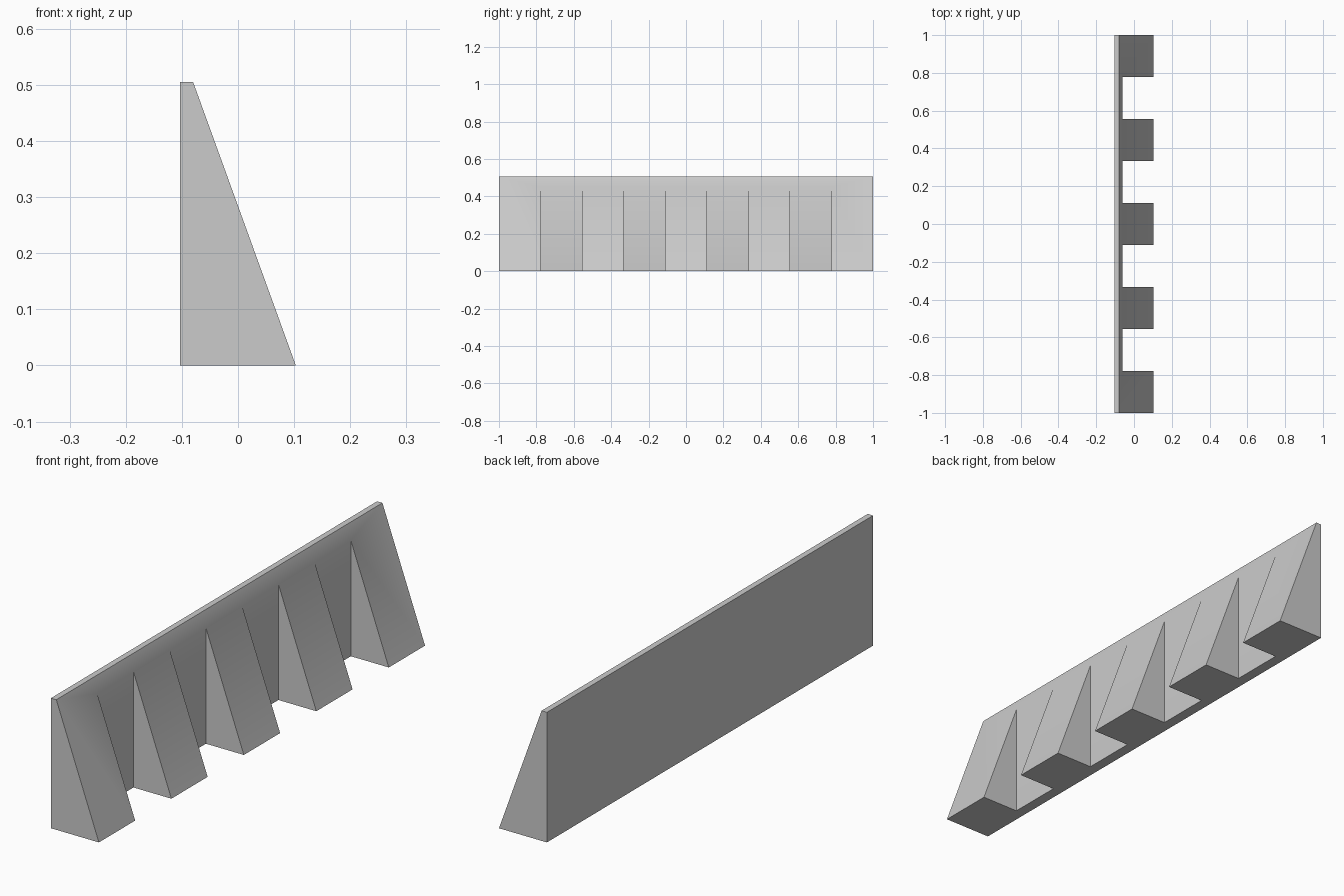
import bpy, bmesh, math
from mathutils import Vector

cube = bpy.data.objects.get("Cube")
if cube:
    bpy.data.objects.remove(cube, do_unlink=True)

grey = bpy.data.materials.new("light_grey")
grey.use_nodes = True
colour = (0.6, 0.6, 0.6, 1)
grey.diffuse_color = colour
grey.node_tree.nodes["Principled BSDF"].inputs["Base Color"].default_value = colour


def prism(name, profile, y0, y1):
    """Extrude an (x, z) outline along y."""
    bm = bmesh.new()
    face = bm.faces.new([bm.verts.new((x, y0, z)) for x, z in profile])
    new = bmesh.ops.extrude_face_region(bm, geom=[face])["geom"]
    verts = [v for v in new if isinstance(v, bmesh.types.BMVert)]
    bmesh.ops.translate(bm, verts=verts, vec=Vector((0, y1 - y0, 0)))
    bmesh.ops.recalc_face_normals(bm, faces=bm.faces)
    mesh = bpy.data.meshes.new(name)
    bm.to_mesh(mesh)
    bm.free()
    mesh.materials.append(grey)
    obj = bpy.data.objects.new(name, mesh)
    bpy.context.collection.objects.link(obj)
    return obj


# Sloping wedge with a narrow flat top
BACK, TOE, LIP, HEIGHT, WALL = -0.103, 0.103, -0.08, 0.505, -0.06
wedge = prism("notched_wedge",
              [(BACK, 0), (TOE, 0), (LIP, HEIGHT), (BACK, HEIGHT)], -1, 1)

# Four slots between five equal teeth
step = 2 / 9
for i in range(4):
    y = -1 + step * (2 * i + 1)
    cutter = prism("slot_cutter",
                   [(WALL, -0.1), (0.3, -0.1), (0.3, 0.7), (WALL, 0.7)], y, y + step)
    cut = wedge.modifiers.new("slot", "BOOLEAN")
    cut.operation = "DIFFERENCE"
    cut.solver = "EXACT"
    cut.object = cutter
    bpy.ops.object.select_all(action="DESELECT")
    bpy.context.view_layer.objects.active = wedge
    wedge.select_set(True)
    bpy.ops.object.modifier_apply(modifier=cut.name)
    bpy.data.objects.remove(cutter, do_unlink=True)

# Soft crease where the slope meets the slot walls, sharp edges elsewhere
bpy.ops.object.shade_smooth_by_angle(angle=math.radians(30))
